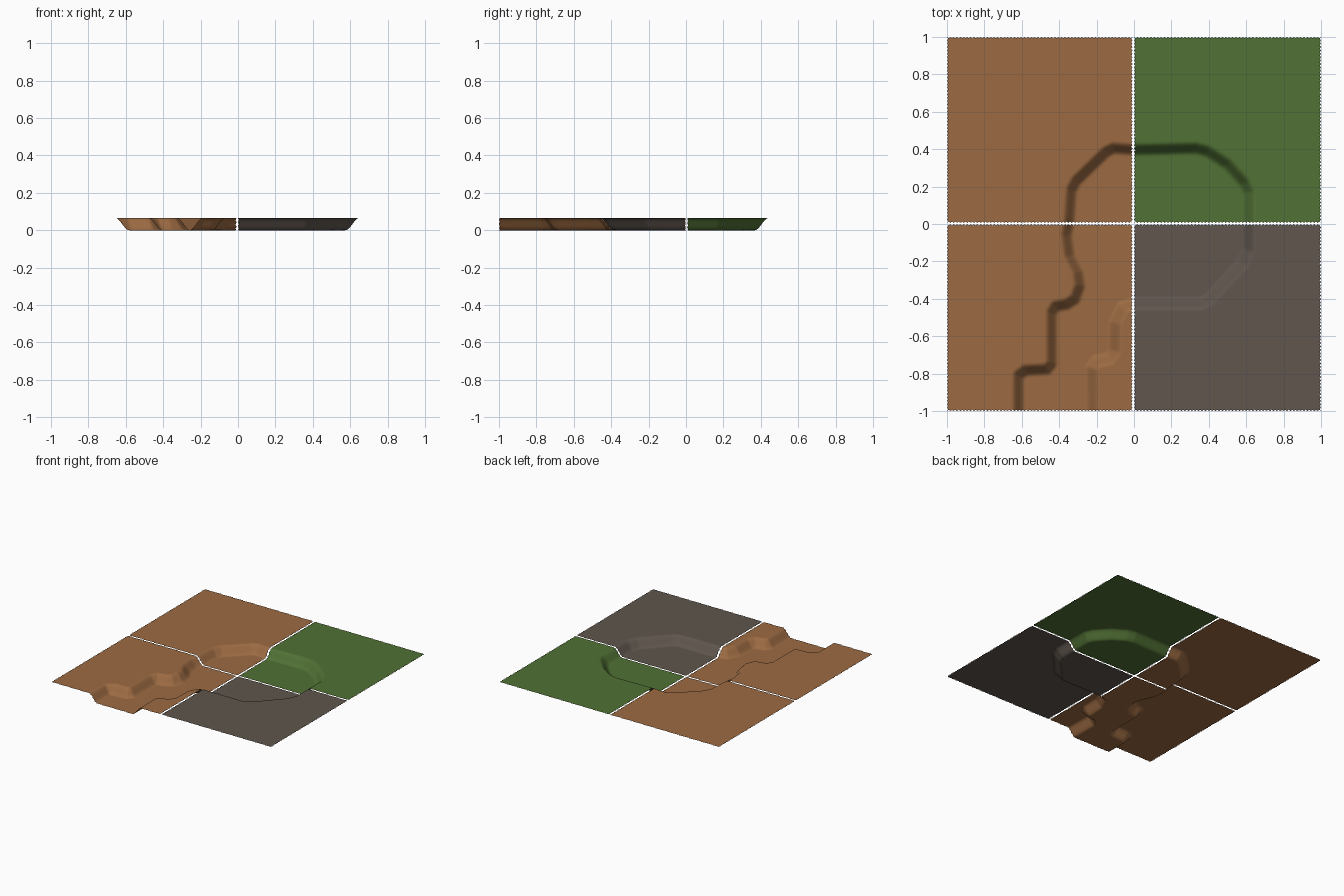
import bpy, bmesh, math

if "Cube" in bpy.data.objects:
    bpy.data.objects.remove(bpy.data.objects["Cube"])

HEIGHT = 0.066     # plateau above sunken basin
HALF = 0.036       # half width of the sloping bank
N = 110            # grid cells per tile side
TOOTH = 0.007      # depth of the serrated tile edge

# outline of the sunken river bed and pond (middle of the bank)
SHORE = [(-.22, -1.2), (-.225, -.77), (-.20, -.735), (-.13, -.72), (-.105, -.68),
         (-.10, -.53), (-.06, -.445), (0, -.425), (.36, -.425), (.40, -.405),
         (.58, -.21), (.612, -.14), (.612, .17), (.59, .22), (.50, .32),
         (.39, .39), (.33, .405), (0, .397), (-.11, .405), (-.15, .385),
         (-.31, .23), (-.335, .18), (-.345, .03), (-.36, -.06), (-.345, -.17),
         (-.30, -.26), (-.29, -.33), (-.315, -.40), (-.36, -.43), (-.42, -.44),
         (-.44, -.475), (-.44, -.745), (-.465, -.777), (-.58, -.782),
         (-.618, -.81), (-.62, -1.2)]
EDGES = list(zip(SHORE, SHORE[1:] + SHORE[:1]))


def ground_height(x, y):
    """Smooth bank from the signed distance to the shore outline."""
    best, inside = 1e9, False
    for (ax, ay), (bx, by) in EDGES:
        dx, dy = bx - ax, by - ay
        t = ((x - ax) * dx + (y - ay) * dy) / (dx * dx + dy * dy)
        t = 0 if t < 0 else 1 if t > 1 else t
        ex, ey = x - ax - t * dx, y - ay - t * dy
        d = ex * ex + ey * ey
        if d < best:
            best = d
        if (ay > y) != (by > y) and x < ax + (y - ay) * dx / dy:
            inside = not inside
    d = math.sqrt(best) * (-1 if inside else 1)
    t = min(1, max(0, (d + HALF) / (2 * HALF)))
    return HEIGHT * t * t * (3 - 2 * t)


def material(name, rgb):
    m = bpy.data.materials.new(name)
    m.diffuse_color = (*rgb, 1)
    m.use_nodes = True
    m.node_tree.nodes["Principled BSDF"].inputs["Base Color"].default_value = m.diffuse_color
    return m


def tile(name, x0, x1, y0, y1, mat):
    bm = bmesh.new()
    bmesh.ops.create_grid(bm, x_segments=N, y_segments=N, size=0.5)
    for v in bm.verts:
        i, j = round((v.co.x + .5) * N), round((v.co.y + .5) * N)
        x, y = x0 + (x1 - x0) * i / N, y0 + (y1 - y0) * j / N
        # serrated border: every second edge vertex steps inward
        if j % 2:
            x += TOOTH * ((i == 0) - (i == N))
        if i % 2:
            y += TOOTH * ((j == 0) - (j == N))
        v.co = (x, y, ground_height(x, y))
    for f in bm.faces:
        f.smooth = True
    me = bpy.data.meshes.new(name)
    bm.to_mesh(me)
    bm.free()
    me.materials.append(mat)
    bpy.context.collection.objects.link(bpy.data.objects.new(name, me))


earth = material("earth_brown", (.335, .147, .055))
grass = material("grass_green", (.082, .165, .035))
rock = material("rock_grey", (.115, .092, .075))

# four terrain tiles with a narrow seam between them
LEFT, RIGHT = (-1, -.008), (0, 1)
FRONT, BACK = (-1, -.001), (.006, 1)
tile("back_left_earth_tile", *LEFT, *BACK, earth)
tile("front_left_earth_tile", *LEFT, *FRONT, earth)
tile("back_right_grass_tile", *RIGHT, *BACK, grass)
tile("front_right_rock_tile", *RIGHT, *FRONT, rock)
